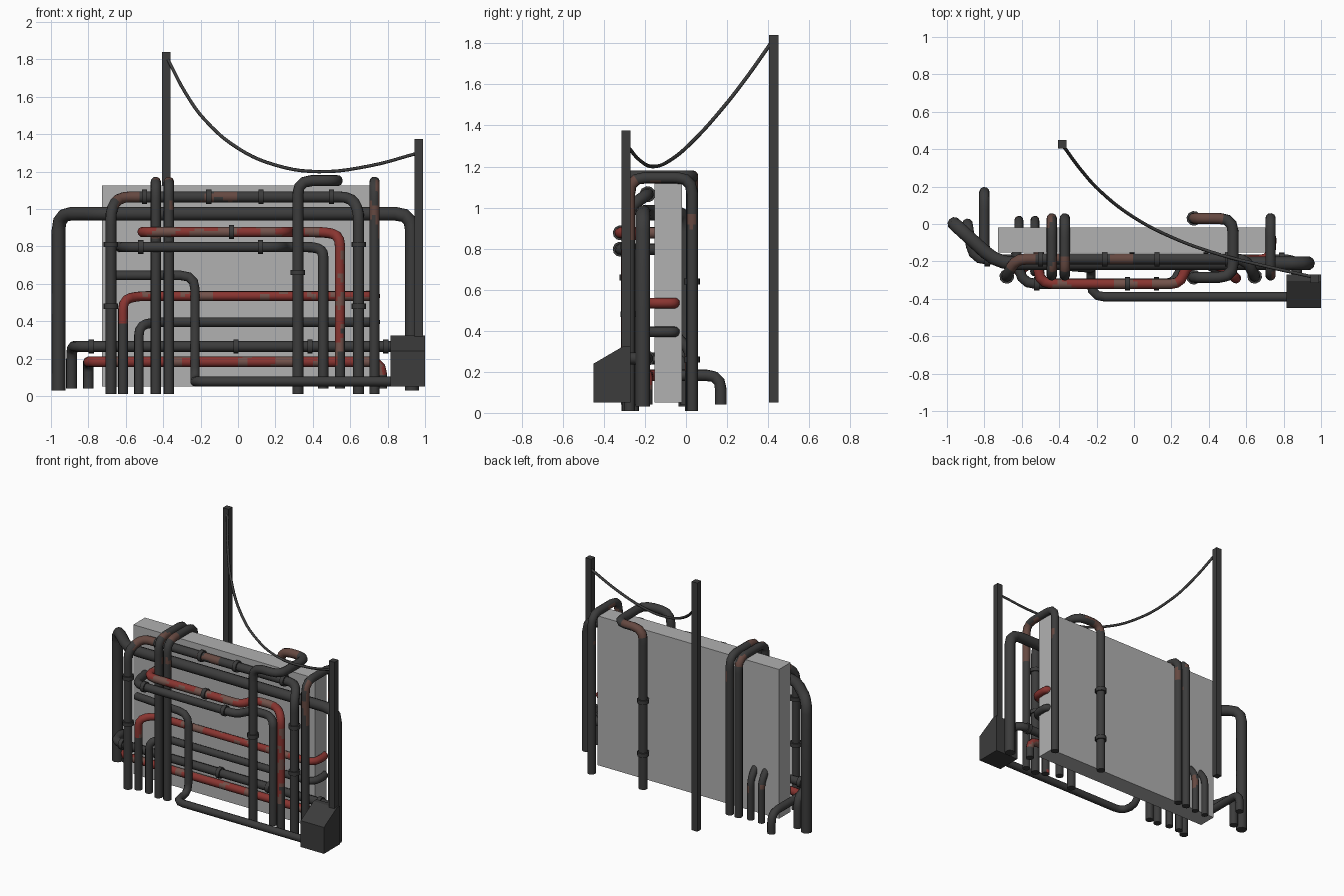
import bpy, bmesh, math
from mathutils import Vector, noise

if "Cube" in bpy.data.objects:
    bpy.data.objects.remove(bpy.data.objects["Cube"])


def material(name, rgb):
    m = bpy.data.materials.new(name)
    m.diffuse_color = (*rgb, 1)
    m.use_nodes = True
    m.node_tree.nodes["Principled BSDF"].inputs["Base Color"].default_value = m.diffuse_color
    return m


DARK = material("dark_iron", (0.045, 0.045, 0.045))
RED = material("red_paint", (0.25, 0.035, 0.03))
RUST = material("rust", (0.13, 0.065, 0.052))
WORN = material("worn_paint", (0.17, 0.085, 0.07))
WALL = material("wall_grey", (0.44, 0.44, 0.44))


def finish(bm, name, mats, smooth=False):
    bmesh.ops.recalc_face_normals(bm, faces=bm.faces)
    me = bpy.data.meshes.new(name)
    bm.to_mesh(me)
    bm.free()
    for m in mats:
        me.materials.append(m)
    ob = bpy.data.objects.new(name, me)
    bpy.context.collection.objects.link(ob)
    if smooth:
        bpy.ops.object.select_all(action='DESELECT')
        ob.select_set(True)
        bpy.context.view_layer.objects.active = ob
        bpy.ops.object.shade_smooth_by_angle(angle=math.radians(40))
    return ob


def block(name, profile, x0, x1, mat):
    """Extrude a (y, z) profile along x."""
    bm = bmesh.new()
    f = bm.faces.new([bm.verts.new((x0, y, z)) for y, z in profile])
    r = bmesh.ops.extrude_face_region(bm, geom=[f])
    bmesh.ops.translate(bm, vec=(x1 - x0, 0, 0),
                        verts=[v for v in r['geom'] if isinstance(v, bmesh.types.BMVert)])
    return finish(bm, name, [mat])


def rect(y0, y1, z0, z1):
    return [(y0, z0), (y1, z0), (y1, z1), (y0, z1)]


def rounded(points, bend, step):
    """Round the corners of a polyline and subdivide the straights."""
    p = [Vector(q) for q in points]
    out = [p[0]]
    for a, b, c in zip(p, p[1:], p[2:]):
        u, w = a - b, c - b
        d = min(bend, u.length * 0.49, w.length * 0.49)
        s, e = b + u.normalized() * d, b + w.normalized() * d
        out += [s * (1 - t) ** 2 + b * 2 * t * (1 - t) + e * t * t
                for t in (0, 0.33, 0.67, 1)]
    out.append(p[-1])
    res = [out[0]]
    for a, b in zip(out, out[1:]):
        n = max(1, round((b - a).length / step))
        res += [a.lerp(b, i / n) for i in range(1, n + 1)]
    return [q for i, q in enumerate(res) if i == 0 or (q - res[i - 1]).length > 1e-4]


def sweep(bm, path, r, sides=10):
    d = (path[1] - path[0]).normalized()
    side = d.orthogonal().normalized()
    rings = []
    for i, q in enumerate(path):
        t = (path[min(i + 1, len(path) - 1)] - path[max(i - 1, 0)]).normalized()
        side = d.rotation_difference(t) @ side
        d = t
        side = (side - d * side.dot(d)).normalized()
        up = d.cross(side)
        rings.append([bm.verts.new(q + r * (math.cos(a) * side + math.sin(a) * up))
                      for a in (math.tau * (k + 0.5) / sides for k in range(sides))])
    for a, b in zip(rings, rings[1:]):
        for k in range(sides):
            j = (k + 1) % sides
            bm.faces.new((a[k], a[j], b[j], b[k]))
    bm.faces.new(rings[0])
    bm.faces.new(rings[-1])


def pipe(name, points, r=0.028, base=DARK, patch=None, rule=None, flanges=(), bend=0.075,
         dark=None, limit=0.14):
    """Pipe with blotches of a second colour where rule(centre) holds, bare iron
    where dark(centre) holds, and collars at the flanges."""
    bm = bmesh.new()
    sweep(bm, rounded(points, bend, 0.025 if patch else 0.5), r)
    for f in bm.faces:
        c = f.calc_center_median()
        if dark and dark(c):
            f.material_index = 2
        elif patch and rule(c) and noise.noise(c * 9) > limit:
            f.material_index = 1
    n = len(bm.faces)
    for pos, axis in flanges:
        pos, h = Vector(pos), Vector(axis) * 0.014
        sweep(bm, [pos - h, pos + h], r * 1.32)
    bm.faces.ensure_lookup_table()
    for f in bm.faces[n:]:
        f.material_index = 2
    return finish(bm, name, [base, patch or base, DARK], True)


X, Z = (1, 0, 0), (0, 0, 1)

# Wall slab, posts and junction box
block("wall", rect(-0.153, -0.02, 0.05, 1.125), -0.727, 0.72, WALL)
block("rear_post", rect(0.405, 0.45, 0.05, 1.84), -0.405, -0.36, DARK)
block("front_post", rect(-0.315, -0.27, 0.05, 1.375), 0.945, 0.99, DARK)
block("junction_box", [(-0.45, 0.05), (-0.27, 0.05), (-0.27, 0.325),
                       (-0.305, 0.325), (-0.45, 0.24)], 0.815, 1.0, DARK)

# Sagging cable between the posts
cu = bpy.data.curves.new("cable", 'CURVE')
cu.dimensions = '3D'
cu.bevel_depth, cu.bevel_resolution, cu.resolution_u = 0.009, 1, 5
sp = cu.splines.new('BEZIER')
pts = [(-.38, .42, 1.81), (-.28, .285, 1.62), (-.18, .175, 1.48), (0, .035, 1.325),
       (.2, -.07, 1.235), (.43, -.155, 1.2), (.7, -.225, 1.23), (.965, -.285, 1.3)]
sp.bezier_points.add(len(pts) - 1)
for b, q in zip(sp.bezier_points, pts):
    b.co = q
    b.handle_left_type = b.handle_right_type = 'AUTO'
cu.materials.append(DARK)
bpy.context.collection.objects.link(bpy.data.objects.new("cable", cu))

# Large outer pipe
pipe("outer_pipe", [(-.96, 0, .03), (-.96, 0, .975), (-.73, -.21, .975),
                    (.93, -.21, .975), (.93, -.21, .03)], 0.037, bend=.09)

# Frame pipe along the wall edges
pipe("frame_pipe", [(-.68, -.28, .01), (-.68, -.28, 1.0), (-.635, -.187, 1.065),
                    (.6, -.187, 1.065), (.645, -.28, 1.0), (.645, -.28, .01)],
     0.03, DARK, RUST, lambda c: c.z > 1.02 and c.x < 0,
     [((x, -.187, 1.065), X) for x in (-.5, -.157, .123, .5)]
     + [((x, -.28, z), Z) for x in (-.68, .645) for z in (.81, .48)], limit=.22)

# Arches over the top of the wall
for i, x in enumerate((-.44, -.37, .73)):
    pipe(f"arch_pipe_{i}", [(x, -.275, .01), (x, -.275, 1.145), (x, .03, 1.145), (x, .03, .01)],
         0.028, DARK, RUST, lambda c: c.z > 0.85, limit=.2)

# Looping pipe over the top right
pipe("loop_pipe", [(.32, -.285, .01), (.32, -.285, 1.152), (.53, -.285, 1.152),
                   (.53, .03, 1.152), (.32, .03, 1.152), (.32, .03, .01)],
     0.03, DARK, RUST, lambda c: c.z > 1.1 and c.y > -.02 and c.x < .47,
     [((.32, -.285, .66), Z), ((.32, .03, .64), Z), ((.32, .03, .26), Z)], limit=0)

# Upper bent pair
pipe("upper_red_pipe", [(-.51, -.15, .877), (-.51, -.32, .877), (.25, -.32, .877),
                        (.28, -.215, .877), (.46, -.215, .877), (.545, -.29, .86),
                        (.545, -.29, .04)],
     0.028, RED, WORN, lambda c: True, [((-.035, -.32, .877), X)], limit=.02,
     dark=lambda c: c.z < .35 and noise.noise(c * 8) < -.05)
pipe("upper_dark_pipe", [(-.63, -.15, .797), (-.6, -.32, .797), (.22, -.32, .797),
                         (.26, -.215, .797), (.4, -.215, .797), (.455, -.25, .78),
                         (.455, -.25, .04)],
     0.028, flanges=[((-.52, -.32, .797), X), ((.12, -.32, .797), X)])

# Pipe stepping down to the junction box
pipe("box_feed_pipe", [(-.67, -.2, .645), (-.23, -.235, .645), (-.23, -.235, .078),
                       (-.23, -.39, .078), (.85, -.39, .078)], 0.026)

# Middle pipes that wrap round the right edge
for name, x, z, base, patch in (("middle_red_pipe", -.615, .535, RED, WORN),
                                ("middle_dark_pipe", -.53, .395, DARK, None)):
    pipe(name, [(x, -.255, .01), (x, -.255, z - .02), (x + .08, -.19, z), (.735, -.19, z),
                (.735, -.055, z), (.69, -.055, z)], 0.026, base, patch, lambda c: True,
         dark=lambda c: c.z < .38 + .15 * noise.noise(c * 8) and c.x < -.5, limit=.2)
    # Rear stub entering the wall
    pipe(name + "_rear_stub", [(x, .02, .01), (x, .02, .3), (x, -.04, .37)],
         0.024, DARK, RUST, lambda c: .08 < c.z < .28, limit=.2)

# Low pipes
pipe("low_dark_pipe", [(-.89, 0, .04), (-.89, 0, .265), (-.86, -.19, .265), (.87, -.19, .265),
                       (.87, -.3, .265)], 0.029,
     flanges=[((x, -.19, .265), X) for x in (-.785, -.01, .385, .79)])
pipe("low_red_pipe", [(-.8, .17, .04), (-.8, .17, .183), (-.8, -.19, .183),
                      (.77, -.19, .183), (.77, -.19, .04)], 0.028,
     RED, WORN, lambda c: True, dark=lambda c: c.y > -.15 or c.z < .11, limit=.2)
